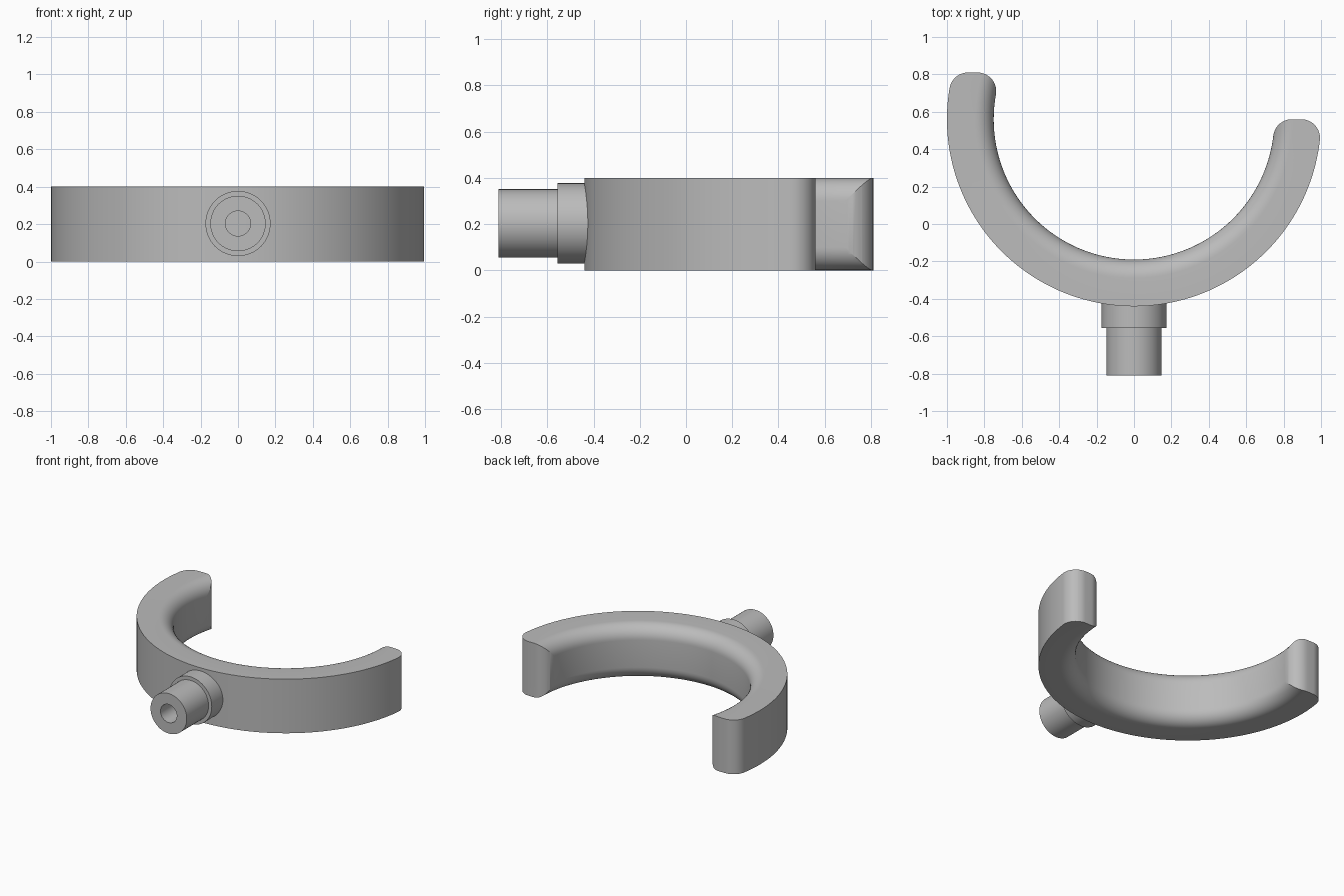
import bpy, bmesh, math

if "Cube" in bpy.data.objects:
    bpy.data.objects.remove(bpy.data.objects["Cube"])

CY = 0.56                      # ring centre in y
RO, RI, H, F = 1.0, 0.75, 0.4, 0.1   # outer / inner radius, height, fillet

grey = bpy.data.materials.new("plain grey")
grey.diffuse_color = (0.5, 0.5, 0.5, 1)
grey.use_nodes = True
grey.node_tree.nodes["Principled BSDF"].inputs["Base Color"].default_value = grey.diffuse_color


def make(name, verts, faces):
    me = bpy.data.meshes.new(name)
    me.from_pydata(verts, [], faces)
    bm = bmesh.new()
    bm.from_mesh(me)
    bmesh.ops.recalc_face_normals(bm, faces=bm.faces)
    bm.to_mesh(me)
    bm.free()
    ob = bpy.data.objects.new(name, me)
    bpy.context.collection.objects.link(ob)
    me.materials.append(grey)
    return ob


def sweep(profile, angles, closed, place):
    """Sweep a closed profile (radius, height) around an axis."""
    n, m = len(profile), len(angles)
    verts = [place(r, h, a) for a in angles for r, h in profile]
    faces = []
    for i in range(m if closed else m - 1):
        j = (i + 1) % m
        for k in range(n):
            l = (k + 1) % n
            faces.append((i * n + k, i * n + l, j * n + l, j * n + k))
    if not closed:
        faces += [tuple(range(n)), tuple(range((m - 1) * n, m * n))]
    return verts, faces


def select_only(ob):
    bpy.ops.object.select_all(action='DESELECT')
    ob.select_set(True)
    bpy.context.view_layer.objects.active = ob


# Fork ring: section with rounded inner edges, swept past both ends
N = 10
sec = [(RO, 0), (RO, H)]
for i in range(N + 1):
    a = math.pi / 2 * (1 + i / N)
    sec.append((RI + F + F * math.cos(a), H - F + F * math.sin(a)))
for i in range(N + 1):
    a = math.pi / 2 * (2 + i / N)
    sec.append((RI + F + F * math.cos(a), F + F * math.sin(a)))
angs = [math.radians(155 + 230 * i / 160) for i in range(161)]
ring = make("fork_ring", *sweep(sec, angs, False,
            lambda r, h, a: (r * math.cos(a), CY + r * math.sin(a), h)))


# Plan outline with rounded arm tips, used to trim the ring
def tip(s, h):
    dy = h - F - CY
    pts = []
    for rad, outer in ((RO - F, True), (RI + F, False)):
        cx = math.sqrt(rad * rad - dy * dy)
        t = math.atan2(dy, cx)
        a0, a1 = (t, math.pi / 2) if outer else (math.pi / 2, math.pi + t)
        arc = [(s * (cx + F * math.cos(a0 + (a1 - a0) * i / 12)),
                h - F + F * math.sin(a0 + (a1 - a0) * i / 12)) for i in range(13)]
        away = 1.15 if outer else 0.55
        end = (s * away * math.cos(t), CY + away * math.sin(t))
        pts += [end] + arc if outer else arc + [end]
    return pts


plan = tip(1, 0.56) + tip(-1, 0.81)[::-1] + [(-1.3, -0.7), (1.3, -0.7)]
n = len(plan)
cv = [(x, y, z) for z in (-0.2, 0.6) for x, y in plan]
cf = [tuple(range(n)), tuple(range(n, 2 * n))]
cf += [(i, (i + 1) % n, n + (i + 1) % n, n + i) for i in range(n)]
cutter = make("trim_helper", cv, cf)
cutter.hide_render = True
mod = ring.modifiers.new("trim", 'BOOLEAN')
mod.operation, mod.solver, mod.object = 'INTERSECT', 'EXACT', cutter
select_only(ring)
bpy.ops.object.modifier_apply(modifier=mod.name)
bpy.data.objects.remove(cutter)

# Stem: hollow pin with a wider collar; the bore ends on the ring
stem_profile = [(0.067, -0.81), (0.148, -0.81), (0.148, -0.555),
                (0.174, -0.555), (0.174, -0.40), (0.067, -0.40)]
stem = make("stem", *sweep(stem_profile, [2 * math.pi * i / 64 for i in range(64)], True,
            lambda r, h, a: (r * math.cos(a), h, 0.203 + r * math.sin(a))))

for ob in (ring, stem):
    select_only(ob)
    bpy.ops.object.shade_smooth_by_angle(angle=math.radians(30))
